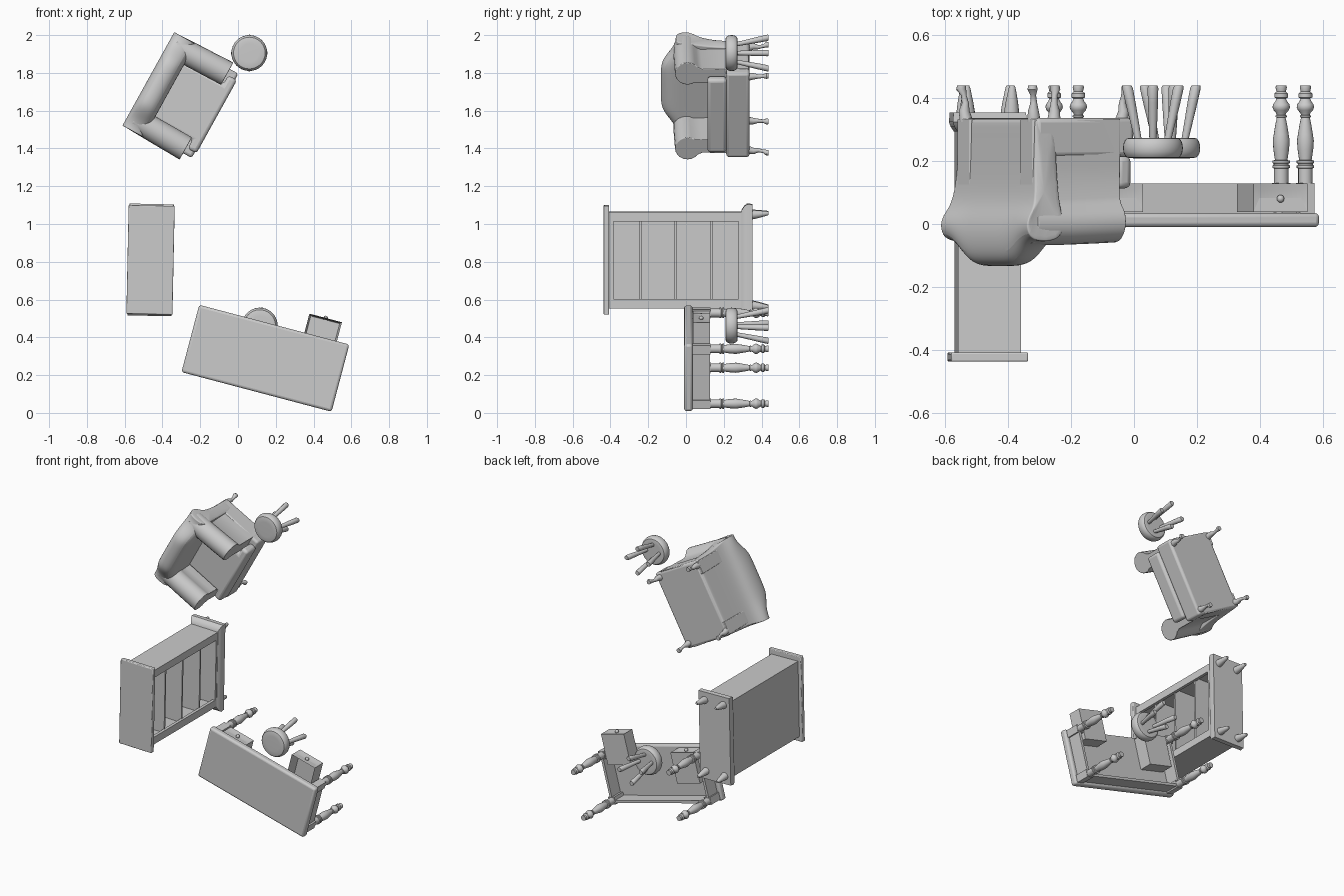
import bpy, bmesh
from math import sin, cos, pi, radians
from mathutils import Matrix, Vector

if "Cube" in bpy.data.objects:
    bpy.data.objects.remove(bpy.data.objects["Cube"])

# Each item is built upright in floor-plan space, then tipped so its up axis is -y
def place(x, z, deg):
    return (Matrix.Translation((0, 0.438, 0)) @ Matrix.Rotation(pi / 2, 4, 'X')
            @ Matrix.Translation((x, z, 0)) @ Matrix.Rotation(radians(deg), 4, 'Z'))

def finish(name, bm, m, bevel=0, segs=3, subsurf=0):
    bmesh.ops.recalc_face_normals(bm, faces=bm.faces)
    me = bpy.data.meshes.new(name)
    bm.to_mesh(me)
    bm.free()
    ob = bpy.data.objects.new(name, me)
    bpy.context.collection.objects.link(ob)
    ob.matrix_world = m
    if bevel:
        b = ob.modifiers.new("bevel", 'BEVEL')
        b.width, b.segments = bevel, segs
    if subsurf:
        s = ob.modifiers.new("subsurf", 'SUBSURF')
        s.levels = s.render_levels = subsurf
    return ob

def loft(name, rings, m, **kw):
    bm = bmesh.new()
    vs = [[bm.verts.new(p) for p in r] for r in rings]
    n = len(rings[0])
    for a, b in zip(vs, vs[1:]):
        for i in range(n):
            bm.faces.new((a[i], a[(i + 1) % n], b[(i + 1) % n], b[i]))
    bm.faces.new(vs[0])
    bm.faces.new(vs[-1])
    return finish(name, bm, m, **kw)

def box(name, x0, x1, y0, y1, z0, z1, m, **kw):
    r = [(x0, y0), (x1, y0), (x1, y1), (x0, y1)]
    return loft(name, [[(*p, z) for p in r] for z in (z0, z1)], m, **kw)

def lathe(name, prof, foot, head, m, n=16):
    # prof: (height fraction, radius) along the line foot -> head
    f, h = Vector(foot), Vector(head)
    rings = []
    for t, r in prof:
        c = f.lerp(h, t)
        rings.append([c + Vector((r * cos(2 * pi * i / n), r * sin(2 * pi * i / n), 0)) for i in range(n)])
    return loft(name, rings, m)

# ---------- Bookcase ----------
M = place(-0.463, 0.81, -1.2)
box("bookcase_top", -.122, .122, -.288, .288, .845, .874, M, bevel=.005)
box("bookcase_back", -.1, -.088, -.25, .25, .13, .85, M)
for s, n in ((-1, "left"), (1, "right")):
    ya, yb = sorted((s * .205, s * .255))
    box("bookcase_stile_" + n, .08, .1, ya, yb, .13, .85, M)
    ya, yb = sorted((s * .23, s * .255))
    box("bookcase_side_" + n, -.1, .085, ya, yb, .13, .85, M)
box("bookcase_top_rail", .08, .1, -.206, .206, .822, .85, M)
box("bookcase_bottom_rail", .08, .1, -.206, .206, .13, .16, M)
box("bookcase_floor", -.095, .085, -.24, .24, .14, .158, M)
for h in (.305, .495, .68):
    box("bookcase_shelf", -.092, .085, -.235, .235, h - .006, h + .006, M)
# flared plinth
loft("bookcase_plinth", [[(-a, -b, h), (a, -b, h), (a, b, h), (-a, b, h)] for a, b, h in
     ((.115, .294, .085), (.117, .296, .115), (.112, .285, .13), (.102, .262, .145))], M)
for sx in (-1, 1):
    for sy in (-1, 1):
        lathe("bookcase_foot", [(0, .008), (.08, .011), (.6, .02), (1, .025)],
              (sx * .072, sy * .248, 0), (sx * .07, sy * .24, .09), M)

# ---------- Armchair ----------
M = place(-0.292, 1.667, -29)
box("armchair_base", -.16, .195, -.255, .255, .102, .225, M, bevel=.015)
tee = [(-.1, -.168), (.152, -.168), (.152, -.222), (.205, -.222),
       (.205, .222), (.152, .222), (.152, .168), (-.1, .168)]
loft("armchair_cushion", [[(*p, h) for p in tee] for h in (.222, .325)], M, bevel=.018)
# rolled arms
for s, n in ((-1, "left"), (1, "right")):
    prof = [(.252, .105), (.25, .25), (.248, .36)]
    prof += [(.222 + .066 * cos(a), .438 + .066 * sin(a)) for a in [radians(-55 + d) for d in range(0, 271, 18)]]
    prof += [(.168, .36), (.166, .105)]
    secs = ((-.17, .985, 0), (-.05, 1, 0), (.06, 1.01, -.004), (.143, 1.02, -.008))
    loft("armchair_arm_" + n, [[(x, s * y * k, h + (dz if h > .3 else 0)) for y, h in prof] for x, k, dz in secs],
         M, bevel=.004)
# rolled crowned back
prof = [(-.163, .105), (-.163, .11), (-.166, .25), (-.172, .37), (-.2, .415), (-.212, .47), (-.205, .535),
        (-.18, .568), (-.14, .574), (-.098, .56), (-.078, .51), (-.08, .44), (-.088, .33), (-.09, .11), (-.09, .105)]
rings = []
for t in (-1, -.985, -.9, -.75, -.6, -.45, -.25, 0, .25, .45, .6, .75, .9, .985, 1):
    u = min(1, max(0, (abs(t) - .4) / .5))
    k = 1 - .46 * u * u * (3 - 2 * u)
    rings.append([(x, t * (.252 + .034 * min(1, max(0, (h - .3) / .12))),
                   h if h < .4 else .4 + (h - .4) * k) for x, h in prof])
loft("armchair_back", rings, M, subsurf=2)
# curved feet
for X in (-.15, .165):
    for sy in (-1, 1):
        sx = 1 if X > 0 else -1
        pts = ((.0, .012, .014), (.012, .013, .016), (.03, .007, .009), (.055, .003, .011), (.08, .006, .017), (.115, .0, .022))
        loft("armchair_foot", [[(X + sx * o + r * cos(pi * i / 6), sy * (.22 + o) + r * sin(pi * i / 6), h)
             for i in range(12)] for h, o, r in pts], M)

# ---------- Stools ----------
def stool(x, z, deg):
    m = place(x, z, deg)
    prof = [(.166, .06), (.166, .078)] + [(.197 - .032 * cos(a), .077 + .018 * sin(a))
            for a in [pi * i / 8 for i in range(1, 8)]] + [(.2295, .072), (.23, .05)]
    lathe("stool_seat", prof, (0, 0, 0), (0, 0, 1), m, n=32)
    for i in range(4):
        c, s = cos(i * pi / 2), sin(i * pi / 2)
        lathe("stool_leg", [(0, .014), (.04, .017), (.3, .016), (1, .011)],
              (.082 * c, .082 * s, 0), (.045 * c, .045 * s, .18), m, n=12)

stool(.06, 1.905, 0)
stool(.115, .462, -8)

# ---------- Desk ----------
M = place(.145, .289, -14.8)
box("desk_top", -.411, .411, -.184, .184, .403, .448, M, bevel=.014)
box("desk_back_apron", -.375, .375, -.165, -.148, .31, .405, M)
for s in (-1, 1):
    ua, ub = sorted((s * .368, s * .385))
    box("desk_side_apron", ua, ub, -.155, .155, .31, .405, M)

# drawers: hollow tray with recessed front panel and knob
def drawer(name, u0, u1, v0, v1):
    bm = bmesh.new()
    bmesh.ops.create_cube(bm, size=1, matrix=Matrix.Translation(((u0 + u1) / 2, (v0 + v1) / 2, .355))
                          @ Matrix.Diagonal((u1 - u0, v1 - v0, .09, 1)))
    bm.normal_update()
    for axis, th, d in (((0, 0, 1), .01, -.075), ((0, 1, 0), .022, -.006)):
        f = max(bm.faces, key=lambda q: q.normal.dot(Vector(axis)) * (1 + q.calc_area()))
        bmesh.ops.inset_region(bm, faces=[f], thickness=th, depth=d, use_even_offset=True)
        bm.normal_update()
    finish(name, bm, M)
    bm = bmesh.new()
    c = ((u0 + u1) / 2, v1, .358)
    bmesh.ops.create_uvsphere(bm, u_segments=16, v_segments=10, radius=.012, matrix=Matrix.Translation(c))
    finish(name + "_knob", bm, M)

drawer("drawer_open", .165, .343, .085, .288)
drawer("drawer_closed", -.343, -.165, -.035, .168)

# turned legs
turned = [(0, .017), (.02, .018), (.06, .015), (.08, .022), (.12, .022), (.13, .015), (.16, .019), (.19, .026),
          (.22, .028), (.25, .024), (.28, .016), (.30, .014), (.305, .018), (.32, .018), (.325, .014), (.4, .019),
          (.5, .024), (.56, .027), (.65, .025), (.76, .02), (.765, .028), (.79, .028), (.795, .024), (.81, .024),
          (.815, .028), (.84, .028), (.845, .023), (1, .023)]
for su in (-1, 1):
    for sv in (-1, 1):
        u, v = su * .372, sv * .15
        lathe("desk_leg", turned, (u, v, 0), (u, v, .31), M, n=16)
        box("desk_leg_block", u - .024, u + .024, v - .024, v + .024, .308, .405, M)

# smooth shading with crisp edges
for o in bpy.data.objects:
    o.select_set(o.type == 'MESH')
    bpy.context.view_layer.objects.active = o
bpy.ops.object.shade_smooth_by_angle(angle=radians(35))
